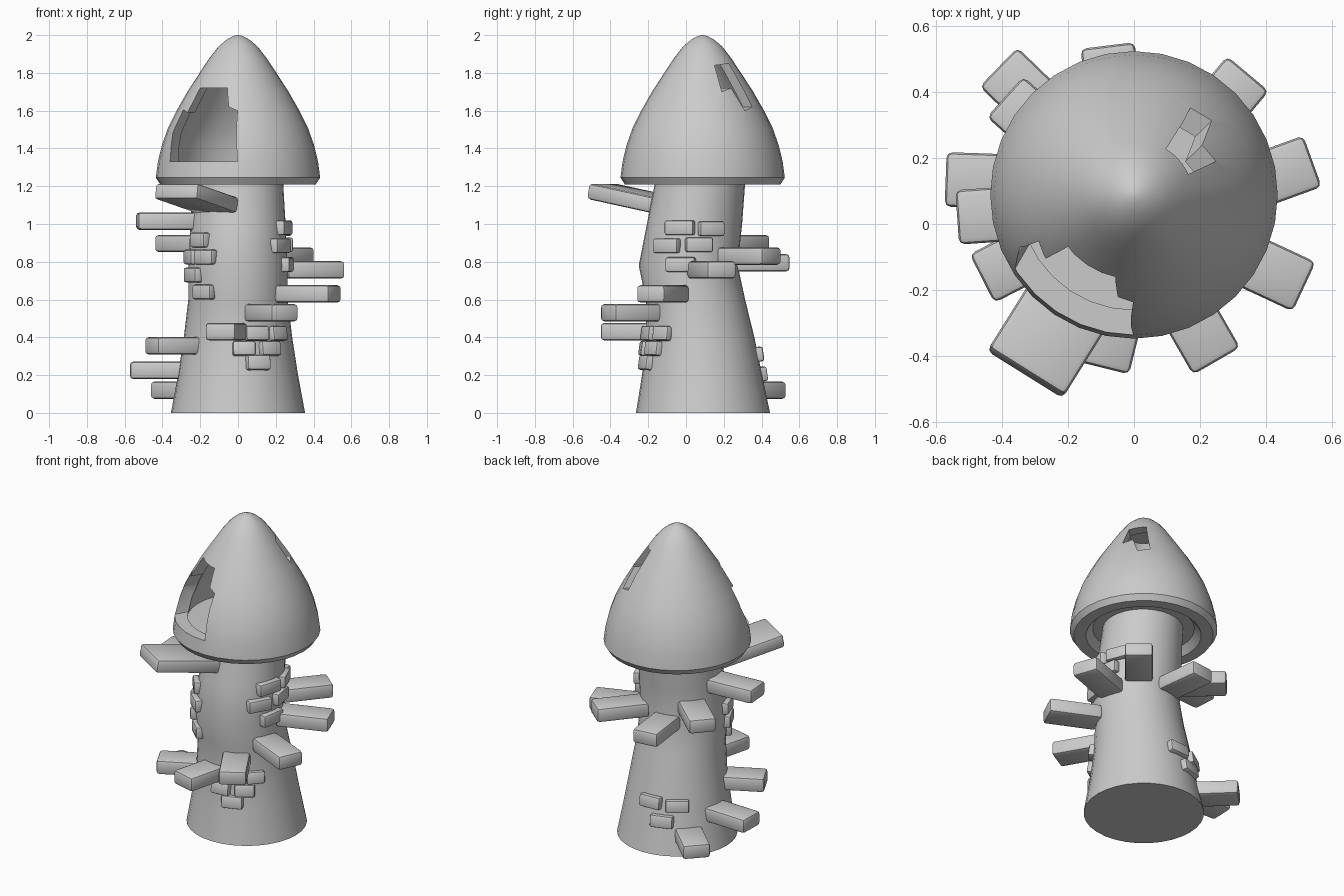
import bpy, bmesh
from math import radians, sin, cos, pi
from mathutils import Matrix, Vector

if "Cube" in bpy.data.objects:
    bpy.data.objects.remove(bpy.data.objects["Cube"])

ROOF_Y = 0.088
TOWER = [(0, .09, .355), (.2, .085, .318), (.4, .075, .287), (.6, .05, .263),
         (.78, .012, .262), (1.0, .045, .252), (1.2, .072, .24), (1.28, .085, .237)]


def finish(name, bm, angle=35):
    bmesh.ops.recalc_face_normals(bm, faces=bm.faces)
    me = bpy.data.meshes.new(name)
    bm.to_mesh(me)
    bm.free()
    ob = bpy.data.objects.new(name, me)
    bpy.context.collection.objects.link(ob)
    if angle:
        smooth(ob, angle)
    return ob


def smooth(ob, angle):
    bpy.ops.object.select_all(action='DESELECT')
    ob.select_set(True)
    bpy.context.view_layer.objects.active = ob
    bpy.ops.object.shade_smooth_by_angle(angle=radians(angle))


def loft(name, rings, n=32, angle=35):
    """Stack of circles (z, centre y, radius), capped at both ends."""
    bm = bmesh.new()
    loops = [[bm.verts.new((r * cos(2 * pi * i / n), cy + r * sin(2 * pi * i / n), z))
              for i in range(n)] for z, cy, r in rings]
    for a, b in zip(loops, loops[1:]):
        for i in range(n):
            j = (i + 1) % n
            bm.faces.new((a[i], a[j], b[j], b[i]))
    bm.faces.new(loops[0][::-1])
    bm.faces.new(loops[-1])
    return finish(name, bm, angle)


def block(name, centre, size, az, tilt=0, bevel=.018):
    """Bevelled box whose local x points outward along azimuth az."""
    bm = bmesh.new()
    bmesh.ops.create_cube(bm, size=1)
    bmesh.ops.scale(bm, vec=size, verts=bm.verts)
    bmesh.ops.bevel(bm, geom=bm.edges[:], offset=bevel, segments=2, profile=.5, affect='EDGES')
    m = Matrix.Translation(centre) @ Matrix.Rotation(radians(az), 4, 'Z') \
        @ Matrix.Rotation(-radians(tilt), 4, 'Y')
    bmesh.ops.transform(bm, matrix=m, verts=bm.verts)
    return finish(name, bm, 40)


def plank(name, tip, z, az, length, width, thick, tilt=0):
    d = Vector((cos(radians(az)), sin(radians(az)), 0))
    c = Vector((*tip, z)) - d * length / 2
    return block(name, c, (length, width, thick), az, tilt)


def hole(name, az, pts):
    """Prism cutter running outward from the roof axis; pts are (sideways, z)."""
    d = Vector((cos(radians(az)), sin(radians(az)), 0))
    right = Vector((-d.y, d.x, 0))
    bm = bmesh.new()
    near, far = [[bm.verts.new(Vector((0, ROOF_Y, z)) + right * u + d * k) for u, z in pts]
                 for k in (.03, .7)]
    bm.faces.new(near)
    bm.faces.new(far[::-1])
    for i in range(len(pts)):
        j = (i + 1) % len(pts)
        bm.faces.new((near[i], near[j], far[j], far[i]))
    return finish(name, bm, 0)


def cut(ob, cutter):
    mod = ob.modifiers.new("cut", 'BOOLEAN')
    mod.operation, mod.solver, mod.object = 'DIFFERENCE', 'EXACT', cutter
    bpy.context.view_layer.objects.active = ob
    bpy.ops.object.modifier_apply(modifier=mod.name)
    bpy.data.objects.remove(cutter)


# Bent tower
loft("tower", TOWER)

# Hollow bell-shaped roof with two broken holes
outer = [(1.245, .435), (1.33, .424), (1.42, .402), (1.51, .37), (1.6, .325), (1.7, .268),
         (1.8, .203), (1.88, .15), (1.94, .103), (1.975, .062), (1.993, .03), (2.0, .006)]
roof = loft("roof", [(1.21, ROOF_Y, .412)] + [(z, ROOF_Y, r) for z, r in outer], angle=0)
cut(roof, loft("cavity", [(1.318, ROOF_Y, .35)] +
               [(z, ROOF_Y, r - .07) for z, r in outer[2:8]], angle=0))
cut(roof, loft("recess", [(1.1, ROOF_Y, .34), (1.21, ROOF_Y, .34), (1.255, ROOF_Y, .30)], angle=0))
cut(roof, hole("front_hole", 240, [(-.2, 1.33), (-.22, 1.48), (-.18, 1.605), (-.135, 1.59),
                                   (-.095, 1.72), (.075, 1.72), (.112, 1.62), (.16, 1.6), (.21, 1.33)]))
cut(roof, hole("back_hole", 44, [(.033, 1.85), (.056, 1.7), (.071, 1.62), (-.002, 1.6),
                                 (-.035, 1.72), (-.099, 1.7), (-.069, 1.84)]))
smooth(roof, 30)

# Spiral of steps: tip x, tip y, z, azimuth
STEPS = [(-.41, .475, .12, 136), (-.57, .135, .225, 178), (-.46, -.165, .355, 207),
         (-.095, -.435, .43, 256), (.25, -.415, .53, 300), (.515, -.19, .63, 335),
         (.54, .19, .757, 20), (.345, .455, .83, 50), (-.08, .54, .795, 97),
         (-.39, .385, .897, 138), (-.535, .02, 1.015, 184)]
for i, (x, y, z, az) in enumerate(STEPS):
    plank(f"step_{i + 1}", (x, y), z, az, .32, .165, .092)

# Large tilted landing under the front hole
plank("landing", (-.33, -.455), 1.135, 238, .43, .27, .085, 10.5)


# Loose bricks standing out of the wall: z, azimuth, width
def tower_at(z):
    for (z0, c0, r0), (z1, c1, r1) in zip(TOWER, TOWER[1:]):
        if z <= z1:
            t = (z - z0) / (z1 - z0)
            return c0 + (c1 - c0) * t, r0 + (r1 - r0) * t


BRICKS = [(.42, 290, .13), (.42, 317, .11), (.34, 276, .12), (.34, 304, .12), (.265, 290, .13),
          (.98, -17, .16), (.975, 21, .14), (.885, -30, .15), (.89, 9, .145), (.785, -9, .16),
          (.915, 219, .12), (.825, 199, .12), (.825, 229, .13), (.73, 206, .14), (.64, 227, .13),
          (.31, 93, .14), (.3, 124, .14), (.205, 108, .14)]
for i, (z, az, w) in enumerate(BRICKS):
    cy, r = tower_at(z)
    a = radians(az)
    block(f"brick_{i + 1}", (r * cos(a), cy + r * sin(a), z), (.055, w, .078), az,
          tilt=8 if z < .5 else 0, bevel=.012)
